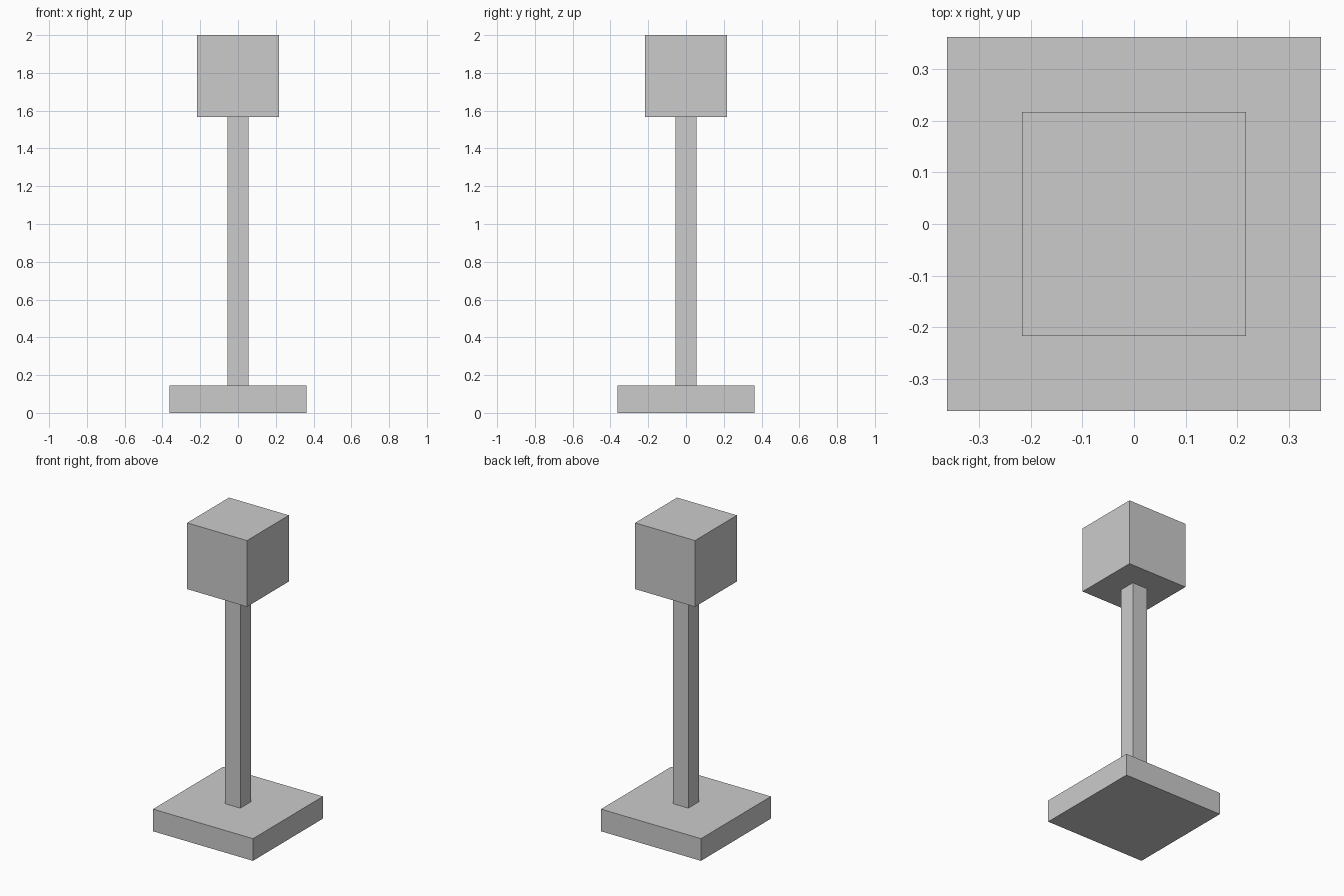
import bpy

if "Cube" in bpy.data.objects:
    bpy.data.objects.remove(bpy.data.objects["Cube"])


def box(name, width, z0, z1):
    """Square block centred on the z axis, spanning z0 to z1."""
    bpy.ops.mesh.primitive_cube_add(size=1, location=(0, 0, (z0 + z1) / 2))
    ob = bpy.context.object
    ob.name = name
    ob.scale = (width, width, z1 - z0)
    bpy.ops.object.transform_apply(location=False, rotation=False, scale=True)
    return ob


BASE_TOP = 0.145
HEAD_BOTTOM = 1.567

# Flat square foot
box("base", 0.723, 0, BASE_TOP)
# Slim square post between foot and head
box("post", 0.109, BASE_TOP, HEAD_BOTTOM)
# Cube on top
box("head", 0.433, HEAD_BOTTOM, 2.0)
